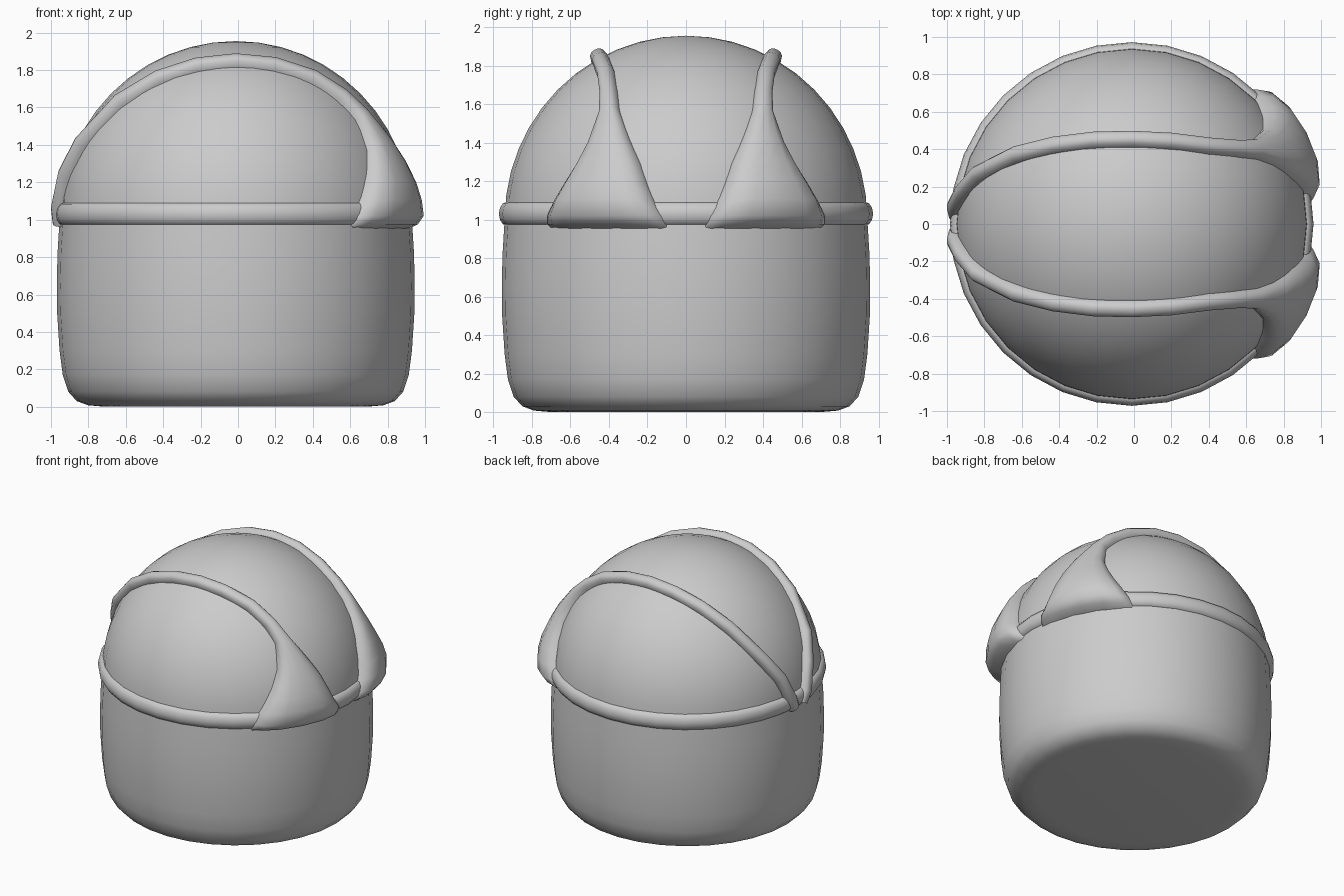
import bpy, math
from mathutils import Vector

if "Cube" in bpy.data.objects:
    bpy.data.objects.remove(bpy.data.objects["Cube"])

CX = -0.012   # slight offset so the whole model is centred with its buttresses
SEG = 32


def make(name, verts, faces, angle=50):
    me = bpy.data.meshes.new(name)
    me.from_pydata(verts, [], faces)
    ob = bpy.data.objects.new(name, me)
    bpy.context.collection.objects.link(ob)
    ob.location.x = CX
    bpy.ops.object.select_all(action='DESELECT')
    bpy.context.view_layer.objects.active = ob
    ob.select_set(True)
    bpy.ops.object.mode_set(mode='EDIT')
    bpy.ops.mesh.select_all(action='SELECT')
    bpy.ops.mesh.remove_doubles(threshold=0.0001)
    bpy.ops.mesh.normals_make_consistent(inside=False)
    bpy.ops.object.mode_set(mode='OBJECT')
    bpy.ops.object.shade_smooth_by_angle(angle=math.radians(angle))
    return ob


def lathe(name, prof, closed=False):
    n = len(prof)
    verts = [(r * math.cos(2 * math.pi * i / SEG), r * math.sin(2 * math.pi * i / SEG), z)
             for i in range(SEG) for r, z in prof]
    faces = []
    for i in range(SEG):
        a, b = i * n, (i + 1) % SEG * n
        for j in range(n if closed else n - 1):
            k = (j + 1) % n
            faces.append((a + j, b + j, b + k, a + k))
    return make(name, verts, faces)


# Drum with rounded bottom edge
lathe("drum", [(0, 0), (0.70, 0), (0.79, 0.008), (0.85, 0.03), (0.895, 0.08), (0.925, 0.17),
               (0.942, 0.3), (0.955, 0.5), (0.957, 0.65), (0.953, 0.82), (0.942, 1.0)])

# Dome
lathe("dome", [(0.942 * math.cos(t), 1 + 0.955 * math.sin(t))
               for t in (math.pi / 2 * i / 12 for i in range(13))])

# Rim around the joint
lathe("rim", [(0.93 + 0.042 * math.cos(t), 1.03 + 0.062 * math.sin(t))
              for t in (2 * math.pi * i / 12 for i in range(12))], closed=True)

# Strap path: x, y, z, half width, height over the inner shell
R0 = 0.93
PATH = [(-.93, .05, .98, .045, .05), (-.94, .09, 1.06, .047, .065), (-.90, .165, 1.24, .046, .068),
        (-.80, .26, 0, .046, .07), (-.6, .36, 0, .046, .072), (-.4, .41, 0, .046, .072),
        (-.2, .435, 0, .046, .072), (0, .44, 0, .046, .072), (.2, .43, 0, .046, .072),
        (.4, .405, 0, .046, .072), (.55, .392, 0, .047, .072),
        (.66, .395, 1.55, .055, .075), (.76, .405, 1.40, .12, .085), (.81, .415, 1.29, .185, .10),
        (.84, .43, 1.19, .24, .12), (.84, .44, 1.10, .295, .13), (.84, .44, 1.02, .35, .125),
        (.84, .44, .975, .37, .08), (.84, .44, .95, .37, .0)]
# Cross-section: sideways fraction, height fraction
SECTION = [(-1, 0), (-.95, .4), (-.75, .78), (-.42, .96), (0, 1),
           (.42, .96), (.75, .78), (.95, .4), (1, 0)]


def on_shell(p, h):
    c = Vector((0, 0, min(p.z, 1.0)))
    return c + (p - c).normalized() * (R0 + h)


def strap(name, side):
    centres = []
    for x, y, z, w, h in PATH:
        z = z or 1 + math.sqrt(R0 * R0 - x * x - y * y)
        centres.append(on_shell(Vector((x, y, z)), 0))
    verts, faces, n = [], [], len(SECTION)
    for i, (c, row) in enumerate(zip(centres, PATH)):
        tan = centres[min(i + 1, len(PATH) - 1)] - centres[max(i - 1, 0)]
        out = c - Vector((0, 0, min(c.z, 1.0)))
        across = tan.cross(out).normalized()
        if row[3] > .2:   # the flare spreads level with the rim
            across = Vector((across.x, across.y, 0)).normalized()
        for u, v in SECTION:
            p = on_shell(c + across * row[3] * u, row[4] * v)
            verts.append((p.x, p.y * side, p.z))
    for i in range(len(PATH) - 1):
        a, b = i * n, (i + 1) * n
        for j in range(n):
            k = (j + 1) % n
            faces.append((a + j, a + k, b + k, b + j))
    return make(name, verts, faces, 65)


# Two mirrored straps, each flaring into a buttress on the right
strap("back_strap", 1)
strap("front_strap", -1)
